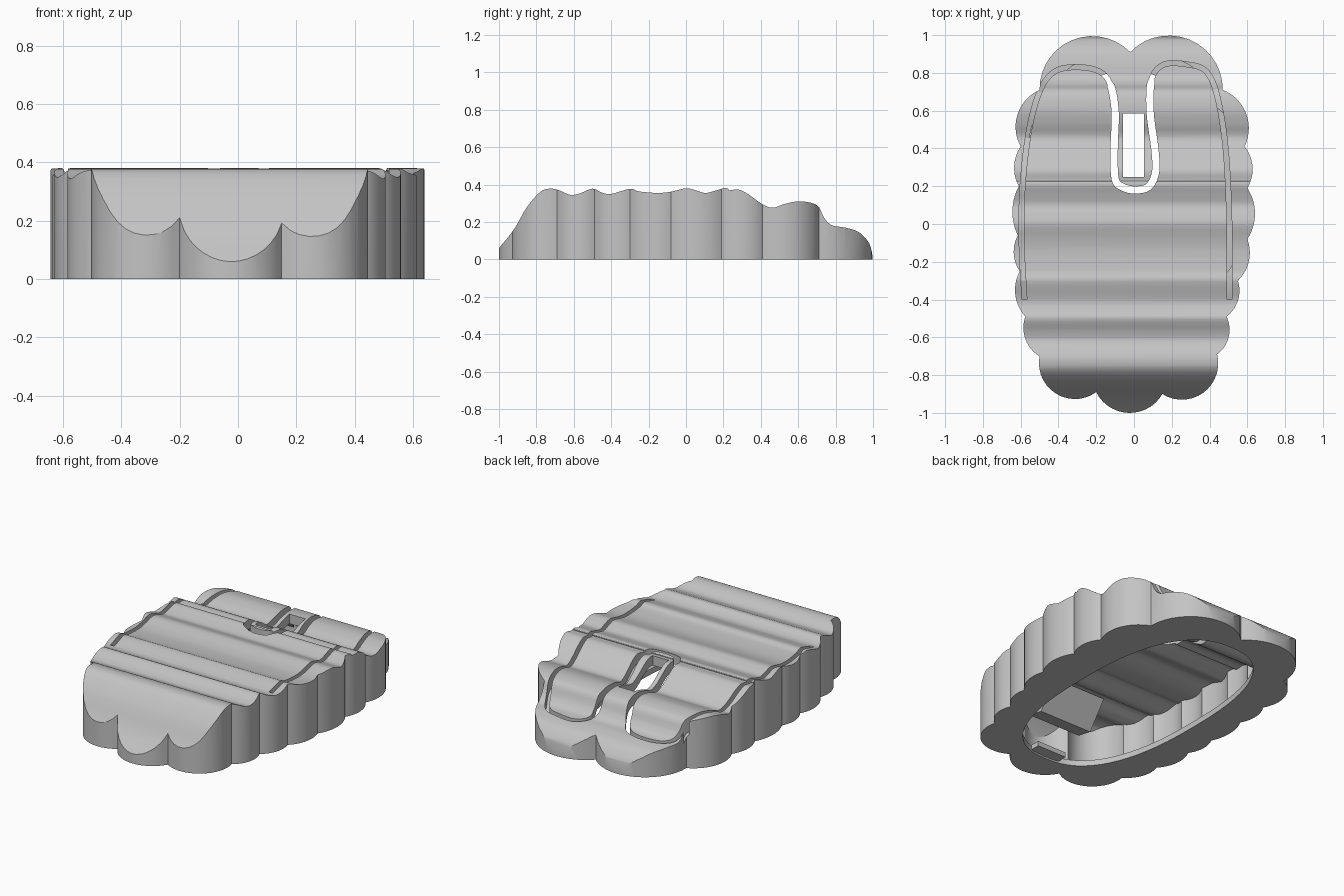
import bpy, bmesh, math
from mathutils import Vector

cube = bpy.data.objects.get("Cube")
if cube:
    bpy.data.objects.remove(cube, do_unlink=True)

grey = bpy.data.materials.new("plain_grey")
grey.use_nodes = True
COLOUR = (0.55, 0.55, 0.55, 1)
grey.diffuse_color = COLOUR
grey.node_tree.nodes["Principled BSDF"].inputs["Base Color"].default_value = COLOUR

# Ridge heights from front to back as (y, z)
RIDGES = [(-1, .06), (-.92, .16), (-.85, .28), (-.78, .36), (-.73, .378), (-.68, .37),
          (-.62, .345), (-.57, .352), (-.5, .378), (-.45, .357), (-.4, .35), (-.3, .377),
          (-.25, .363), (-.15, .355), (-.08, .362), (0, .38), (.05, .37), (.1, .355),
          (.15, .365), (.2, .38), (.225, .378), (.23, .369), (.28, .373), (.33, .35),
          (.4, .3), (.46, .276), (.53, .297), (.6, .31), (.67, .302), (.71, .28),
          (.74, .22), (.78, .182), (.85, .17), (.92, .148), (.97, .1), (.99, .055), (1, 0)]

# Scallop notches, clockwise from the back, as (x, y, bulge of the lobe that follows)
NOTCHES = [(-.02, .91, .34), (.47, .71, .22), (.585, .41, .16), (.6, .19, .15),
           (.6, -.08, .15), (.55, -.3, .16), (.49, -.49, .18), (.44, -.69, .34),
           (.15, -.9, .3), (-.2, -.89, .34), (-.5, -.7, .18), (-.575, -.49, .16),
           (-.605, -.25, .14), (-.615, -.06, .12), (-.61, .2, .14), (-.6, .41, .22),
           (-.5, .71, .34)]

# Seam that frames both rear panels and loops around the slot
SEAM = [(-.58, -.4), (-.595, -.1), (-.59, .2), (-.555, .5), (-.5, .7), (-.43, .8),
        (-.33, .83), (-.2, .815), (-.13, .75), (-.1, .6), (-.105, .4), (-.1, .24),
        (-.06, .195), (.01, .18), (.08, .2), (.115, .28), (.11, .4), (.085, .6),
        (.095, .77), (.16, .845), (.28, .845), (.38, .81), (.44, .68), (.485, .4),
        (.505, 0), (.505, -.4)]


def smooth_path(points, steps):
    """Spline through the points."""
    pts = [Vector(p) for p in points]
    pts = [2 * pts[0] - pts[1]] + pts + [2 * pts[-1] - pts[-2]]
    out = []
    for a, b, c, d in zip(pts, pts[1:], pts[2:], pts[3:]):
        for i in range(steps):
            t = i / steps
            out.append(0.5 * (2 * b + (c - a) * t + (2 * a - 5 * b + 4 * c - d) * t ** 2
                              + (3 * b - 3 * c + d - a) * t ** 3))
    return out + [pts[-2]]


ridge_line = smooth_path(RIDGES, 4)


def height(y):
    for a, b in zip(ridge_line, ridge_line[1:]):
        if a.x <= y <= b.x:
            return a.y + (b.y - a.y) * (y - a.x) / max(b.x - a.x, 1e-6)
    return 0


def scalloped_outline(scale=1, steps=14):
    out = []
    for i, (x, y, bulge) in enumerate(NOTCHES):
        a = Vector((x, y))
        b = Vector(NOTCHES[(i + 1) % len(NOTCHES)][:2])
        chord = b - a
        half = chord.length / 2
        sag = bulge * chord.length
        radius = (half ** 2 + sag ** 2) / (2 * sag)
        along = chord.normalized()
        outward = Vector((-along.y, along.x))
        centre = (a + b) / 2 + outward * (sag - radius)
        reach = math.asin(min(1, half / radius))
        for k in range(steps):
            t = -reach + 2 * reach * k / steps
            out.append((centre + radius * (along * math.sin(t) + outward * math.cos(t))) * scale)
    return out


def finish(name, bm):
    bmesh.ops.recalc_face_normals(bm, faces=bm.faces)
    mesh = bpy.data.meshes.new(name)
    bm.to_mesh(mesh)
    bm.free()
    mesh.materials.append(grey)
    obj = bpy.data.objects.new(name, mesh)
    bpy.context.scene.collection.objects.link(obj)
    return obj


def prism(name, corners, offset):
    """Extrude a closed 3D polygon by an offset."""
    bm = bmesh.new()
    face = bm.faces.new([bm.verts.new(c) for c in corners])
    new = bmesh.ops.extrude_face_region(bm, geom=[face])["geom"]
    bmesh.ops.translate(bm, vec=offset, verts=[v for v in new if isinstance(v, bmesh.types.BMVert)])
    return finish(name, bm)


def upright(name, outline, low, high):
    return prism(name, [(p[0], p[1], low) for p in outline], (0, 0, high - low))


def box(name, x, y, z):
    return upright(name, [(x[0], y[0]), (x[1], y[0]), (x[1], y[1]), (x[0], y[1])], *z)


def combine(obj, cutter, operation):
    """Apply a boolean and discard the cutter."""
    cutter.hide_render = True
    mod = obj.modifiers.new("cut", "BOOLEAN")
    mod.operation, mod.solver, mod.object = operation, "EXACT", cutter
    bpy.context.view_layer.update()
    graph = bpy.context.evaluated_depsgraph_get()
    mesh = bpy.data.meshes.new_from_object(obj.evaluated_get(graph))
    obj.modifiers.clear()
    obj.data = mesh
    bpy.data.objects.remove(cutter, do_unlink=True)


def ridged_solid(name, outline, drop, low):
    """Scalloped block whose top follows the ridges, lowered by drop."""
    top = [(-1, p.x, p.y - drop) for p in ridge_line if p.y - drop > low + .002]
    ends = [(-1, top[-1][1], low), (-1, top[0][1], low)]
    solid = prism(name, top + ends, (2, 0, 0))
    combine(solid, upright("outline_cutter", outline, -.2, .6), "INTERSECT")
    return solid


def seam_cutter(depth):
    path = smooth_path(SEAM, 6)
    bm = bmesh.new()
    rings = []
    for i, p in enumerate(path):
        along = (path[min(i + 1, len(path) - 1)] - path[max(i - 1, 0)]).normalized()
        width = .019 if abs(p.x) < .13 and p.y < .75 else .013
        side = Vector((-along.y, along.x)) * width
        floor = height(p.y) - depth
        rings.append([bm.verts.new((*q, z)) for q, z in
                      ((p - side, floor), (p + side, floor), (p + side, .5), (p - side, .5))])
    for a, b in zip(rings, rings[1:]):
        for k in range(4):
            n = (k + 1) % 4
            bm.faces.new((a[k], a[n], b[n], b[k]))
    bm.faces.new(rings[0])
    bm.faces.new(rings[-1])
    bmesh.ops.triangulate(bm, faces=bm.faces)
    return finish("seam_cutter", bm)


# Shell: ridged body, hollowed, with an open underside
shell = ridged_solid("ridged_shell", scalloped_outline(), 0, 0)
combine(shell, ridged_solid("cavity_cutter", scalloped_outline(.88), .06, .035), "DIFFERENCE")
opening = []
for i in range(64):
    c, s = math.cos(math.tau * i / 64), math.sin(math.tau * i / 64)
    opening.append((-.03 + math.copysign(abs(c) ** .8, c) * .41,
                    math.copysign(abs(s) ** .8, s) * .81))
combine(shell, upright("opening_cutter", opening, -.1, .06), "DIFFERENCE")

# Seam and slot in the top
combine(shell, seam_cutter(.085), "DIFFERENCE")
combine(shell, box("slot_cutter", (-.058, .052), (.25, .585), (.1, .6)), "DIFFERENCE")

bpy.ops.object.select_all(action="DESELECT")
shell.select_set(True)
bpy.context.view_layer.objects.active = shell
bpy.ops.object.shade_smooth_by_angle(angle=math.radians(28))

# Inner mounting block with a sloped face, and a tab on the front rim
prism("inner_block", [(-.2, -.72, .33), (-.2, -.72, .17), (-.2, -.62, .15), (-.2, -.5, .31)], (.36, 0, 0))
box("front_tab", (-.12, .08), (-.84, -.74), (.01, .04))
